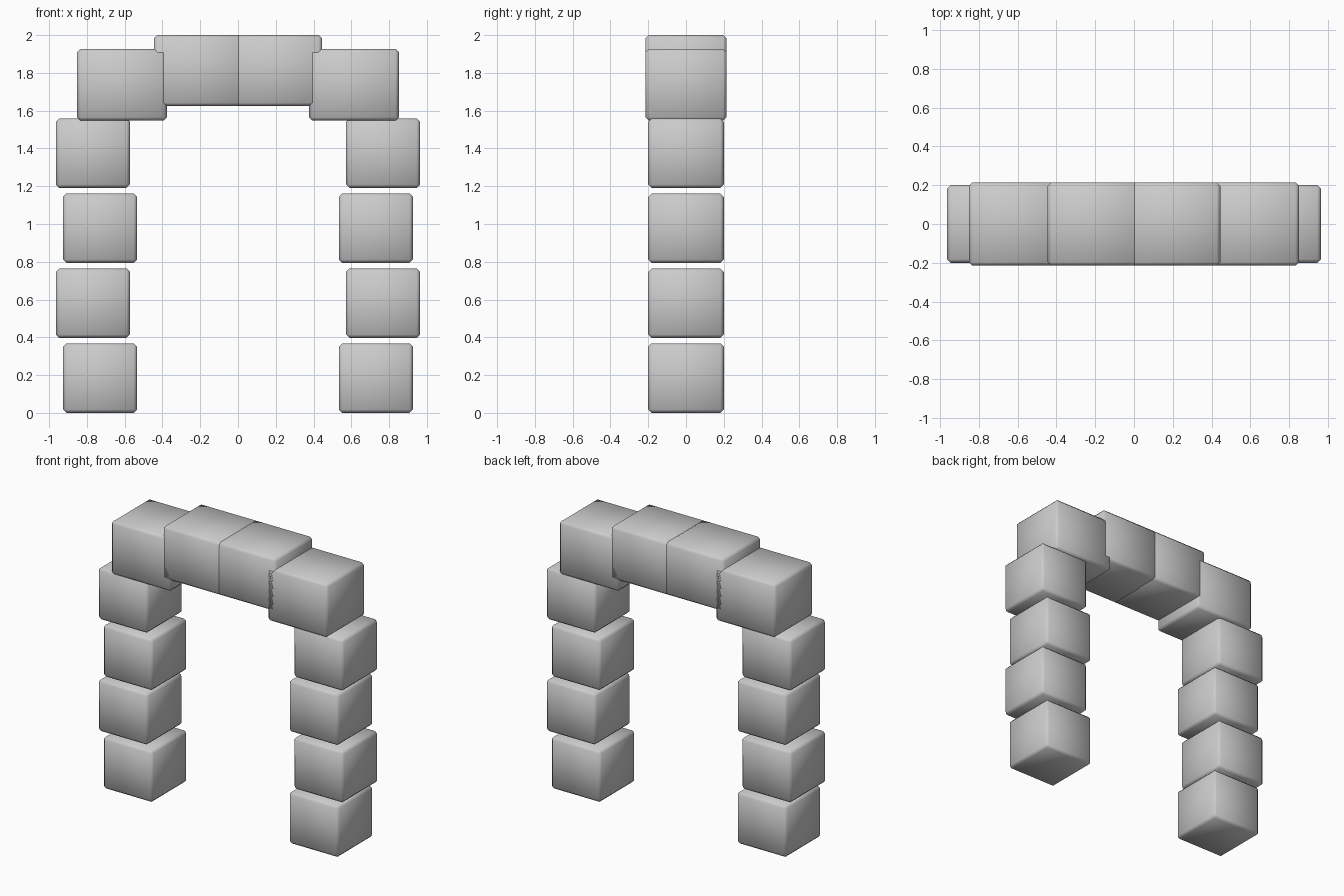
import bpy

if "Cube" in bpy.data.objects:
    bpy.data.objects.remove(bpy.data.objects["Cube"])

BEVEL = 0.018


def stone(name, x, z, size):
    """Chamfered block centred on (x, 0, z)."""
    bpy.ops.mesh.primitive_cube_add(size=1, location=(x, 0, z))
    ob = bpy.context.object
    ob.name = name
    ob.scale = size
    bpy.ops.object.transform_apply(location=False, rotation=False, scale=True)
    mod = ob.modifiers.new("chamfer", "BEVEL")
    mod.width = BEVEL
    mod.segments = 1
    bpy.ops.object.shade_smooth()


for side, label in ((-1, "left"), (1, "right")):
    # Pillar of four stones, alternately shifted in and out
    for i in range(4):
        x = 0.73 if i % 2 == 0 else 0.768
        stone(f"{label}_pillar_stone_{i + 1}", side * x, 0.184 + 0.397 * i,
              (0.392, 0.4, 0.368))
    # Stepped lintel: a lower shoulder stone and a higher crown stone
    stone(f"{label}_shoulder_stone", side * 0.614, 1.737, (0.475, 0.43, 0.38))
    stone(f"{label}_crown_stone", side * 0.212, 1.812, (0.466, 0.43, 0.376))
